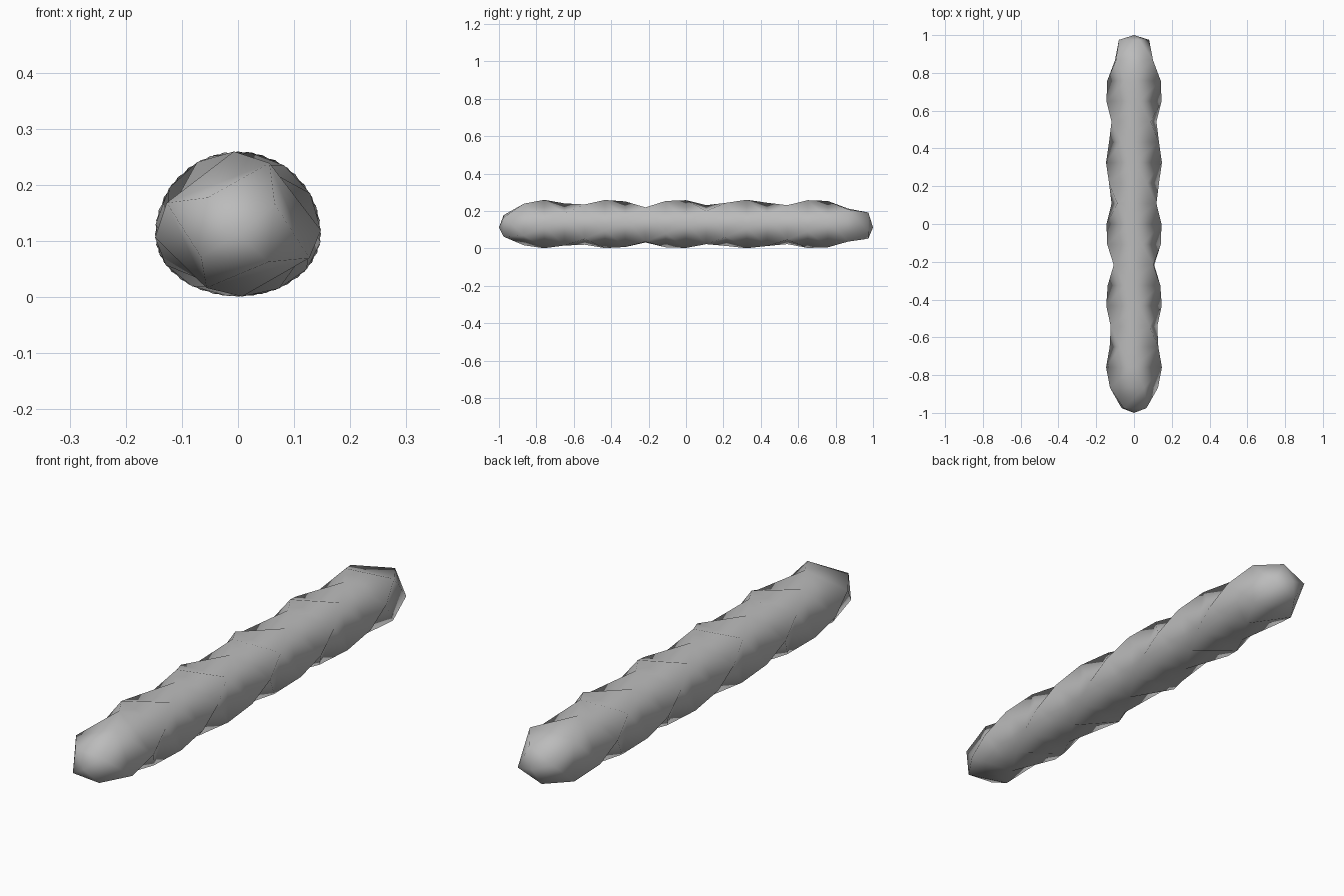
import bpy, bmesh, math

if "Cube" in bpy.data.objects:
    bpy.data.objects.remove(bpy.data.objects["Cube"], do_unlink=True)

# Single grey material
grey = bpy.data.materials.new("grey")
grey.use_nodes = True
colour = (0.5, 0.5, 0.5, 1)
grey.diffuse_color = colour
grey.node_tree.nodes["Principled BSDF"].inputs["Base Color"].default_value = colour

AXIS_Z = 0.112      # height of the twist axis
STEPS = 18          # segments along the length
PITCH = 0.365       # length of a quarter turn
SIDES = 4


def place(radius, angle, y):
    """Point on the twist, with the underside flattened."""
    z = radius * math.sin(angle)
    return (radius * math.cos(angle), y, AXIS_Z + z * (0.75 if z < 0 else 1))


bm = bmesh.new()

# Square rings turning along the length, narrower at both ends
rings = []
for i in range(STEPS + 1):
    y = -0.975 + 1.95 * i / STEPS
    end = min(i, STEPS - i)
    radius = 0.085 if end == 0 else 0.139 if end == 1 else 0.148
    turn = math.pi / 2 * (y + 0.04) / PITCH
    rings.append([bm.verts.new(place(radius, turn + math.tau * k / SIDES, y))
                  for k in range(SIDES)])

# Twisted sides, split along the inward diagonal to form the grooves
for a, b in zip(rings, rings[1:]):
    for k in range(SIDES):
        n = (k + 1) % SIDES
        bm.faces.new((a[k], a[n], b[k]))
        bm.faces.new((a[n], b[n], b[k]))

# Pointed caps
for ring, y in ((rings[0], -1), (rings[-1], 1)):
    tip = bm.verts.new((0, y, AXIS_Z))
    for k in range(SIDES):
        bm.faces.new((ring[k], ring[(k + 1) % SIDES], tip))

bmesh.ops.recalc_face_normals(bm, faces=bm.faces)
mesh = bpy.data.meshes.new("twisted_stick")
bm.to_mesh(mesh)
bm.free()
mesh.materials.append(grey)
stick = bpy.data.objects.new("twisted_stick", mesh)
bpy.context.collection.objects.link(stick)

# Soft shading
bpy.ops.object.select_all(action='DESELECT')
stick.select_set(True)
bpy.context.view_layer.objects.active = stick
bpy.ops.object.shade_smooth()
